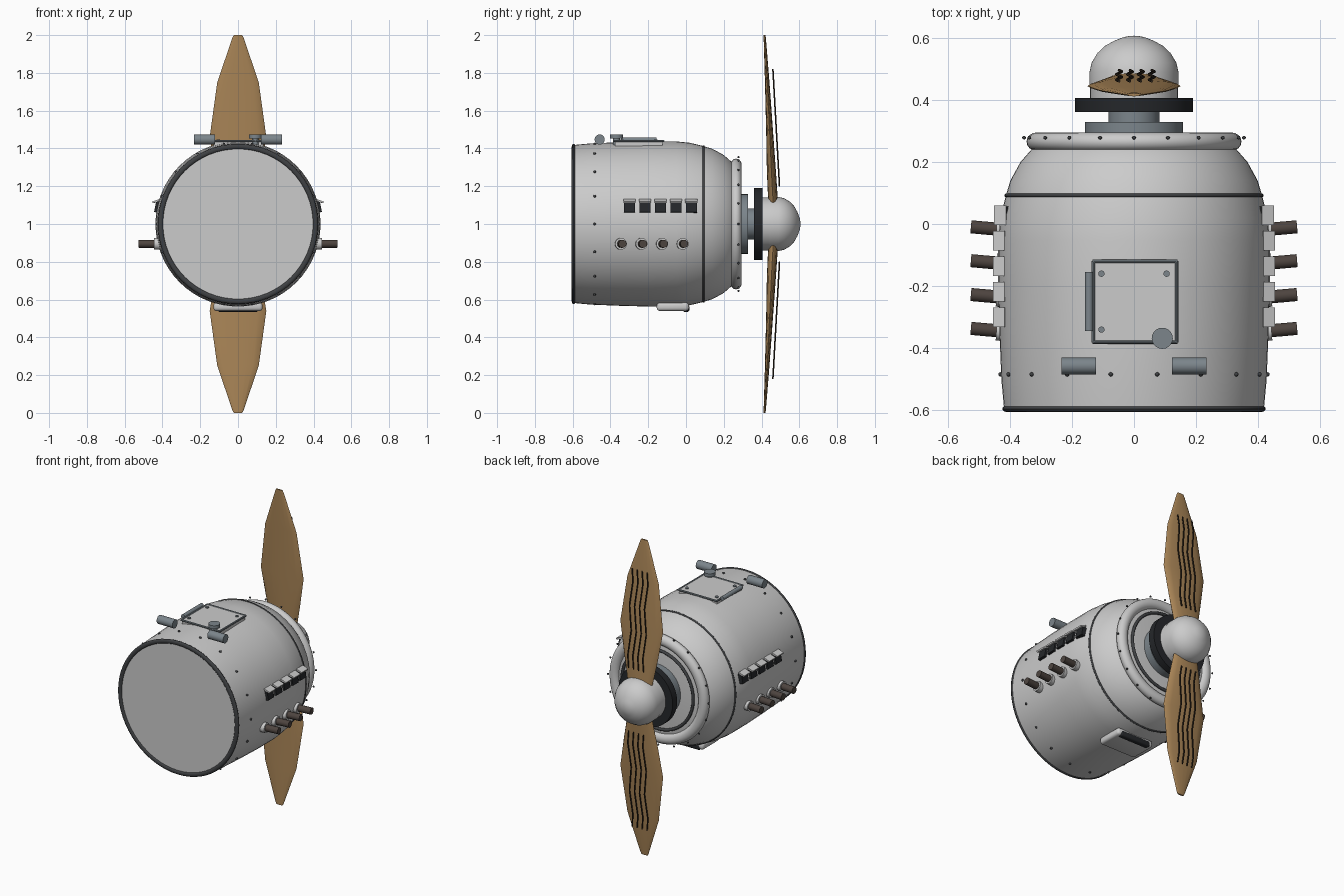
import bpy, bmesh
from math import sin, cos, pi, radians, sqrt
from mathutils import Matrix, Vector

if "Cube" in bpy.data.objects:
    bpy.data.objects.remove(bpy.data.objects["Cube"])


def material(name, c):
    m = bpy.data.materials.new(name)
    m.diffuse_color = (*c, 1)
    m.use_nodes = True
    m.node_tree.nodes["Principled BSDF"].inputs["Base Color"].default_value = m.diffuse_color
    return m


DARK = material("dark_rubber", (0.018, 0.02, 0.023))
SEAM = material("dark_metal", (0.05, 0.053, 0.057))
STEEL = material("blue_steel", (0.2, 0.235, 0.26))
WOOD = material("wood", (0.40, 0.235, 0.095))
GRAIN = material("wood_grain", (0.03, 0.02, 0.012))
BURNT = material("burnt_metal", (0.075, 0.058, 0.05))


def finish(name, bm, mat=None, angle=35):
    bmesh.ops.recalc_face_normals(bm, faces=bm.faces)
    me = bpy.data.meshes.new(name)
    bm.to_mesh(me)
    bm.free()
    ob = bpy.data.objects.new(name, me)
    bpy.context.collection.objects.link(ob)
    if mat:
        me.materials.append(mat)
    bpy.ops.object.select_all(action='DESELECT')
    ob.select_set(True)
    bpy.context.view_layer.objects.active = ob
    bpy.ops.object.shade_smooth_by_angle(angle=radians(angle))
    return ob


def lathe(name, profile, mat=None, n=64, closed=False):
    """Revolve (radius, y) points around the engine axis at z = 1."""
    bm = bmesh.new()
    vs = [bm.verts.new((r, y, 1)) for r, y in profile]
    pairs = list(zip(vs, vs[1:])) + ([(vs[-1], vs[0])] if closed else [])
    edges = [bm.edges.new(p) for p in pairs]
    bmesh.ops.spin(bm, geom=vs + edges, cent=(0, 0, 1), axis=(0, 1, 0),
                   angle=2 * pi, steps=n, use_merge=True)
    bmesh.ops.remove_doubles(bm, verts=bm.verts, dist=1e-5)
    return finish(name, bm, mat)


def ring(name, R, y, r, mat=None, ry=None, n=12):
    ry = ry or r
    return lathe(name, [(R + r * cos(2 * pi * i / n), y + ry * sin(2 * pi * i / n))
                        for i in range(n)], mat, closed=True)


def rod(name, p, q, r, mat=None, n=20):
    p, q = Vector(p), Vector(q)
    d = q - p
    bm = bmesh.new()
    bmesh.ops.create_cone(bm, cap_ends=True, segments=n, radius1=r, radius2=r, depth=d.length,
                          matrix=Matrix.Translation((p + q) / 2) @ d.to_track_quat('Z', 'Y').to_matrix().to_4x4())
    return finish(name, bm, mat)


def box(name, c, size, mat=None, bevel=0.0, tilt=0.0):
    bm = bmesh.new()
    bmesh.ops.create_cube(bm, size=1, matrix=Matrix.Diagonal((*size, 1)))
    if bevel:
        bmesh.ops.bevel(bm, geom=bm.edges[:], offset=bevel, segments=3, profile=0.5, affect='EDGES')
    bm.transform(Matrix.Translation(c) @ Matrix.Rotation(tilt, 4, 'Y'))
    return finish(name, bm, mat)


def rivets(name, n, R, y, r, start=0.0):
    bm = bmesh.new()
    for i in range(n):
        a = start + 2 * pi * i / n
        bmesh.ops.create_uvsphere(bm, u_segments=10, v_segments=6, radius=r,
                                  matrix=Matrix.Translation((R * sin(a), y, 1 + R * cos(a))))
    return finish(name, bm, SEAM)


# Cowling
lathe("cowling", [(0, -0.598), (0.418, -0.598), (0.427, -0.5), (0.433, -0.35), (0.437, -0.2),
                  (0.437, -0.05), (0.43, 0.02), (0.413, 0.09), (0.398, 0.14), (0.365, 0.2),
                  (0.33, 0.24), (0.3, 0.26), (0, 0.26)])
ring("rear_rim", 0.41, -0.595, 0.014, SEAM, 0.01)
ring("cowling_seam", 0.411, 0.092, 0.006, SEAM)
ring("nose_lip", 0.312, 0.265, 0.034, None, 0.03, 16)
lathe("nose_plate", [(0, 0.25), (0.285, 0.25), (0.28, 0.275), (0.25, 0.28), (0, 0.28)])
ring("nose_plate_seam", 0.25, 0.285, 0.009, SEAM)
rivets("nose_rivets", 20, 0.354, 0.278, 0.006)
rivets("rear_rivets", 18, 0.43, -0.484, 0.007, radians(10))

# Shaft, flywheel and spinner
lathe("gearbox_flange", [(0, 0.27), (0.158, 0.27), (0.158, 0.328), (0, 0.328)], STEEL)
lathe("propeller_shaft", [(0, 0.32), (0.082, 0.32), (0.082, 0.37), (0, 0.37)], STEEL)
lathe("drive_disc", [(0, 0.36), (0.19, 0.36), (0.19, 0.405), (0, 0.405)], DARK)
lathe("spinner_backplate", [(0, 0.4), (0.141, 0.4), (0.141, 0.47), (0, 0.47)])
lathe("spinner", [(0, 0.44), (0.143, 0.44), (0.143, 0.49), (0.136, 0.52), (0.118, 0.55), (0.094, 0.573),
                  (0.065, 0.589), (0.045, 0.597), (0.032, 0.602), (0.015, 0.605), (0, 0.606)])

# Propeller blades: z offset, half width, y centre, half thickness
SECTIONS = [(0.1, 0.085, 0.462, 0.026), (0.28, 0.12, 0.452, 0.024), (0.46, 0.15, 0.444, 0.019),
            (0.75, 0.11, 0.43, 0.012), (0.985, 0.03, 0.417, 0.006), (1.0, 0.022, 0.416, 0.005)]
for side, label in ((1, "upper"), (-1, "lower")):
    bm = bmesh.new()
    loops = []
    for h, w, y, t in SECTIONS:
        loops.append([bm.verts.new((w * cos(a), y + t * sin(a), 1 + side * h))
                      for a in [2 * pi * i / 16 for i in range(16)]])
    for a, b in zip(loops, loops[1:]):
        for i in range(16):
            j = (i + 1) % 16
            bm.faces.new((a[i], a[j], b[j], b[i]))
    bm.faces.new(loops[0])
    bm.faces.new(loops[-1])
    finish(label + "_blade", bm, WOOD)
    # Wavy grain strips just ahead of the blade face
    for k in range(4):
        cu = bpy.data.curves.new(f"{label}_grain_{k + 1}", 'CURVE')
        cu.dimensions = '3D'
        cu.bevel_depth = 0.0045
        cu.bevel_resolution = 1
        cu.use_fill_caps = True
        sp = cu.splines.new('POLY')
        sp.points.add(8)
        for i, p in enumerate(sp.points):
            f = i / 8
            x = -0.048 + 0.035 * k + 0.009 * sin(i * pi / 2)
            p.co = (x, 0.495 - 0.035 * f, 1 + side * (0.2 + 0.62 * f), 1)
        cu.materials.append(GRAIN)
        bpy.context.collection.objects.link(bpy.data.objects.new(cu.name, cu))

# Side vents and exhaust stubs
for s, label in ((1, "right"), (-1, "left")):
    for i in range(5):
        y = -0.3 + 0.082 * i
        x = 0.424 if y < 0.02 else 0.42
        box(f"{label}_vent_{i + 1}", (s * x, y, 1.09), (0.03, 0.058, 0.06), DARK, tilt=-s * 0.2)
        box(f"{label}_vent_hood_{i + 1}", (s * (x + 0.01), y, 1.121), (0.04, 0.064, 0.009), tilt=s * 0.35)
    for i in range(4):
        y = -0.348 + 0.109 * i
        rod(f"{label}_exhaust_{i + 1}", (s * 0.39, y, 0.895), (s * 0.525, y + 0.012, 0.895), 0.021, BURNT)
        rod(f"{label}_exhaust_collar_{i + 1}", (s * 0.39, y, 0.895), (s * 0.443, y + 0.004, 0.895), 0.031)

# Top access panel with frame, hinge, screws and latch
box("access_panel", (0.003, -0.25, 1.427), (0.265, 0.25, 0.03))
for s in (-1, 1):
    rod(f"panel_frame_side_{s}", (0.003 + s * 0.134, -0.381, 1.44), (0.003 + s * 0.134, -0.119, 1.44), 0.006, STEEL, 10)
    rod(f"panel_frame_end_{s}", (-0.134, -0.25 + s * 0.13, 1.44), (0.14, -0.25 + s * 0.13, 1.44), 0.006, STEEL, 10)
    # Cross handles behind the panel
    rod(f"rear_fitting_{s}", (s * 0.178 - 0.055, -0.457, 1.447), (s * 0.178 + 0.055, -0.457, 1.447), 0.027, STEEL)
rod("panel_hinge", (-0.145, -0.345, 1.445), (-0.145, -0.155, 1.445), 0.013, STEEL)
for i, (x, y) in enumerate([(-0.105, -0.16), (0.105, -0.16), (-0.105, -0.34)]):
    rod(f"panel_screw_{i + 1}", (x, y, 1.43), (x, y, 1.448), 0.01, STEEL)
rod("latch_stem", (0.091, -0.368, 1.41), (0.091, -0.368, 1.46), 0.018, STEEL)
rod("latch_knob", (0.091, -0.368, 1.453), (0.091, -0.368, 1.474), 0.034, STEEL)

# Chin intake
box("chin_intake", (0, -0.07, 0.562), (0.26, 0.17, 0.045), None, 0.016)
box("chin_intake_mouth", (0, 0.0, 0.553), (0.215, 0.036, 0.038), DARK, 0.012)
